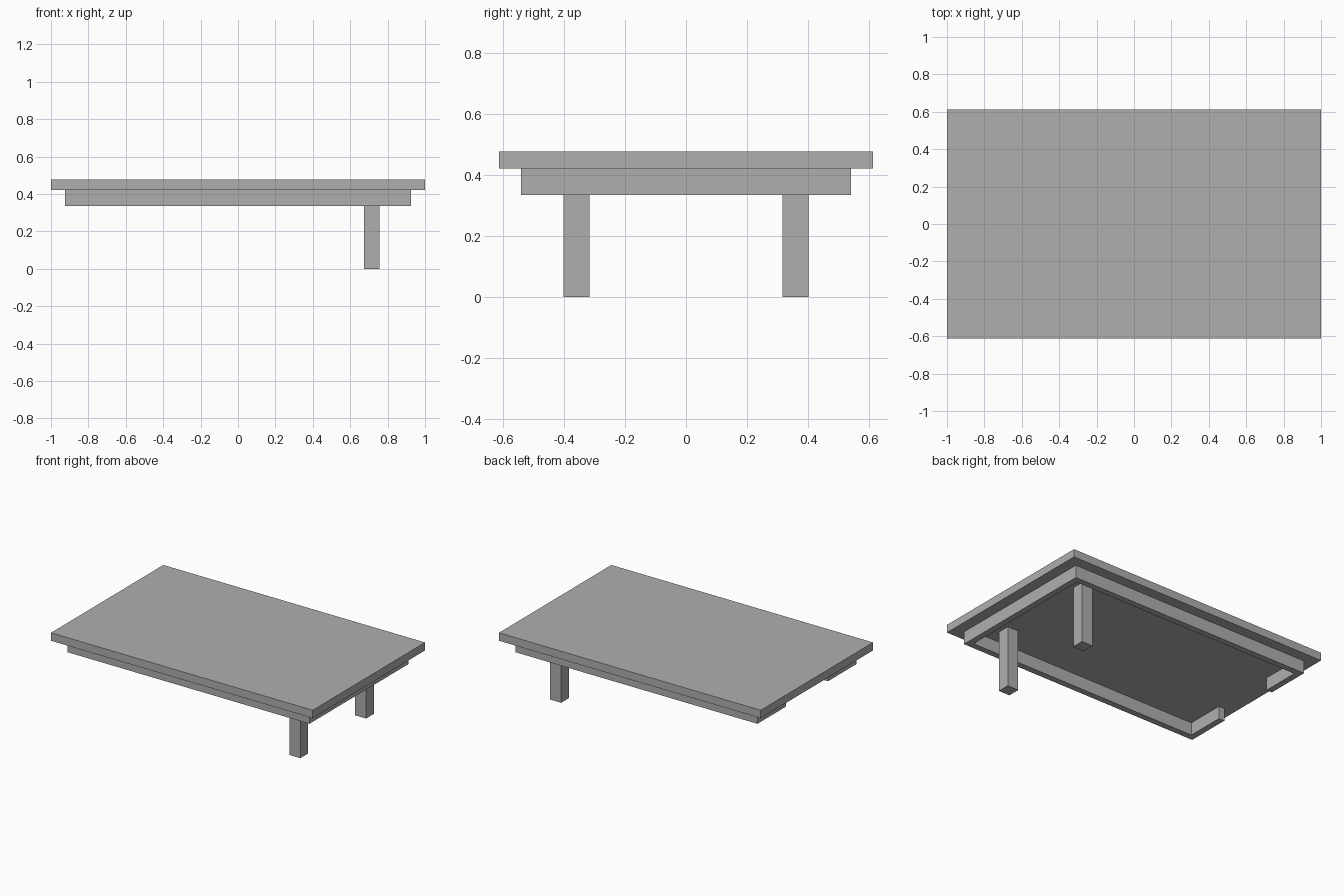
import bpy
import bmesh
from mathutils import Matrix, Vector

default = bpy.data.objects.get("Cube")
if default:
    bpy.data.objects.remove(default, do_unlink=True)

GREY = (0.43, 0.43, 0.43, 1.0)
grey = bpy.data.materials.new("plain grey")
grey.use_nodes = True
grey.diffuse_color = GREY
grey.node_tree.nodes["Principled BSDF"].inputs["Base Color"].default_value = GREY


def box(name, low, high):
    """Flat-sided box between two opposite corners."""
    low, high = Vector(low), Vector(high)
    bm = bmesh.new()
    place = Matrix.Translation((low + high) / 2) @ Matrix.Diagonal((*(high - low), 1))
    bmesh.ops.create_cube(bm, size=1, matrix=place)
    mesh = bpy.data.meshes.new(name)
    bm.to_mesh(mesh)
    bm.free()
    mesh.materials.append(grey)
    obj = bpy.data.objects.new(name, mesh)
    bpy.context.collection.objects.link(obj)
    return obj


TOP, UNDER, SKIRT = 0.477, 0.422, 0.335   # heights of the slab and apron
AX, AY, T = 0.924, 0.54, 0.043            # apron half sizes and thickness
STUB_END = 0.23                           # where the open end's rails stop

# Table top
box("table_top", (-1, -0.613, UNDER), (1, 0.613, TOP))

# Closed end rail
box("end_rail", (AX - T, T - AY, SKIRT), (AX, AY - T, UNDER))

# Long rails, short stubs at the open end, and the two legs
for side, s in (("front", -1), ("back", 1)):
    def span(a, b):
        return sorted((s * a, s * b))

    y0, y1 = span(AY - T, AY)
    box(side + "_rail", (-AX, y0, SKIRT), (AX, y1, UNDER))
    y0, y1 = span(STUB_END, AY - T)
    box(side + "_stub_rail", (-AX, y0, SKIRT), (T - AX, y1, UNDER))
    y0, y1 = span(0.316, 0.401)
    box(side + "_leg", (0.673, y0, 0), (0.757, y1, UNDER))
